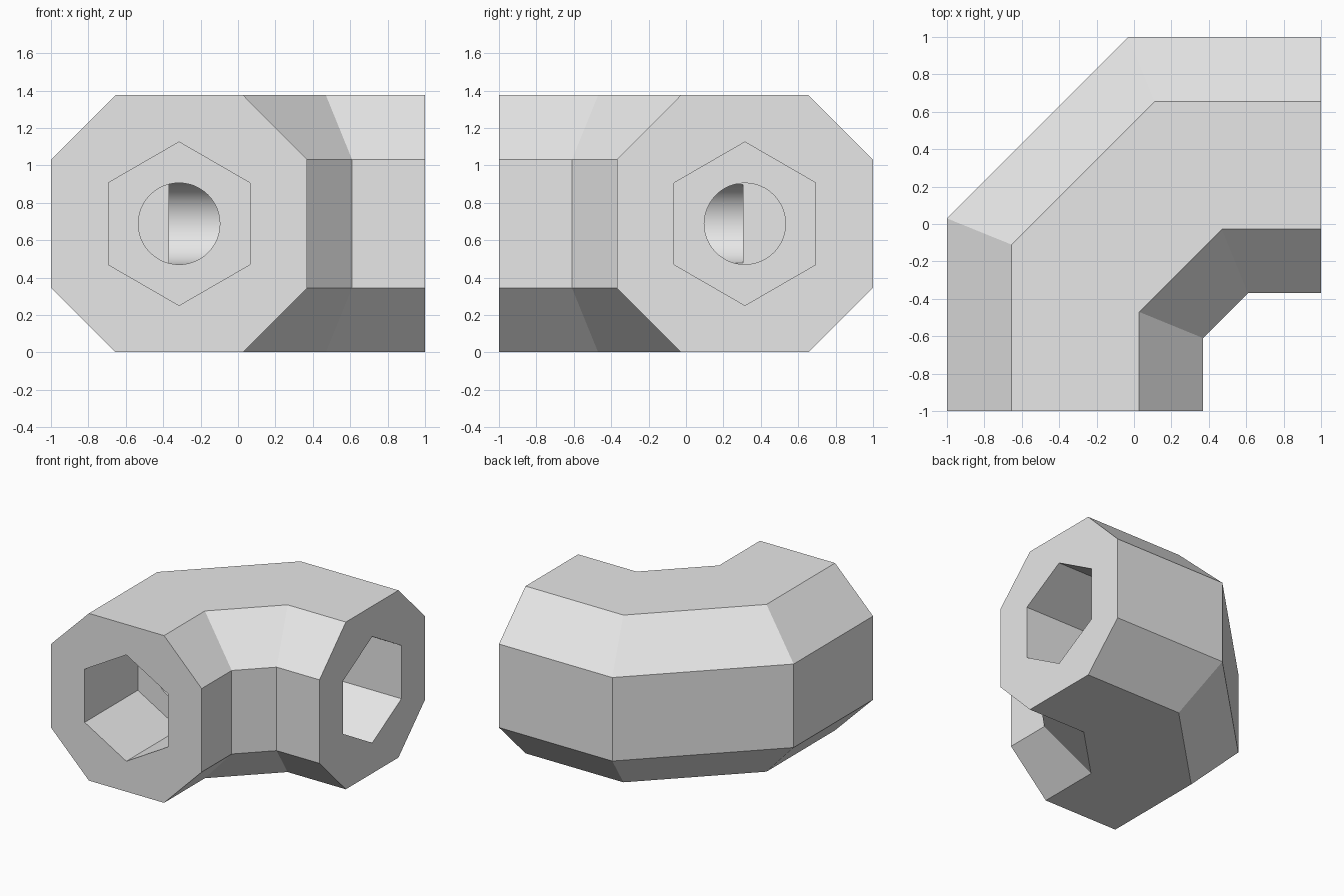
import bpy, bmesh, math

cube = bpy.data.objects.get("Cube")
if cube:
    bpy.data.objects.remove(cube, do_unlink=True)

MID_X, MID_Z = -0.315, 0.688

grey = bpy.data.materials.new("light grey")
grey.use_nodes = True
grey.diffuse_color = (0.8, 0.8, 0.8, 1)
grey.node_tree.nodes["Principled BSDF"].inputs["Base Color"].default_value = (0.8, 0.8, 0.8, 1)


def to_side(ring):
    """Reflect a ring from the front arm onto the side arm."""
    return [(-y, -x, z) for x, y, z in ring]


def loft(name, rings):
    """Closed solid skinned through rings of equal point count."""
    bm = bmesh.new()
    loops = [[bm.verts.new(p) for p in ring] for ring in rings]
    n = len(loops[0])
    for a, b in zip(loops, loops[1:]):
        for i in range(n):
            j = (i + 1) % n
            bm.faces.new((a[i], a[j], b[j], b[i]))
    bm.faces.new(loops[0])
    bm.faces.new(loops[-1])
    bmesh.ops.recalc_face_normals(bm, faces=bm.faces)
    mesh = bpy.data.meshes.new(name)
    bm.to_mesh(mesh)
    bm.free()
    mesh.materials.append(grey)
    obj = bpy.data.objects.new(name, mesh)
    bpy.context.collection.objects.link(obj)
    return obj


def prism(name, sides, radius, end, side_arm=False):
    """Cutter running inward from an arm's open face to the given depth."""
    rings = []
    for y in (-1.1, end):
        angles = [2 * math.pi * i / sides for i in range(sides)]
        ring = [(MID_X + radius * math.sin(a), y, MID_Z + radius * math.cos(a)) for a in angles]
        rings.append(to_side(ring) if side_arm else ring)
    cutter = loft(name, rings)
    cutter.hide_render = True
    return cutter


# Elbow body: octagonal section as (x, z, y of the mitred bend)
half = [(-0.655, 1.375, -0.11), (0.028, 1.375, -0.47), (0.37, 1.031, -0.61)]
lower = [(x, 2 * MID_Z - z, y) for x, z, y in reversed(half)]
section = half + lower + [(-1, 0.345, 0.03), (-1, 1.031, 0.03)]
front = [(x, -1, z) for x, z, _ in section]
bend = [(x, y, z) for x, z, y in section]
elbow = loft("pipe_elbow", [front, bend, to_side(bend), to_side(front)])

# Hexagonal sockets and round bores meeting inside the bend
cutters = [
    prism("front_socket_cutter", 6, 0.437, -0.31),
    prism("side_socket_cutter", 6, 0.437, -0.31, True),
    prism("front_bore_cutter", 48, 0.218, 0.305),
    prism("side_bore_cutter", 48, 0.2175, 0.37, True),
]
for cutter in cutters:
    mod = elbow.modifiers.new(cutter.name, 'BOOLEAN')
    mod.operation = 'DIFFERENCE'
    mod.solver = 'EXACT'
    mod.object = cutter

bpy.ops.object.select_all(action='DESELECT')
elbow.select_set(True)
bpy.context.view_layer.objects.active = elbow
for cutter in cutters:
    bpy.ops.object.modifier_apply(modifier=cutter.name)
    bpy.data.objects.remove(cutter, do_unlink=True)

# Smooth bores, crisp facets
bpy.ops.object.shade_smooth_by_angle(angle=math.radians(20))
